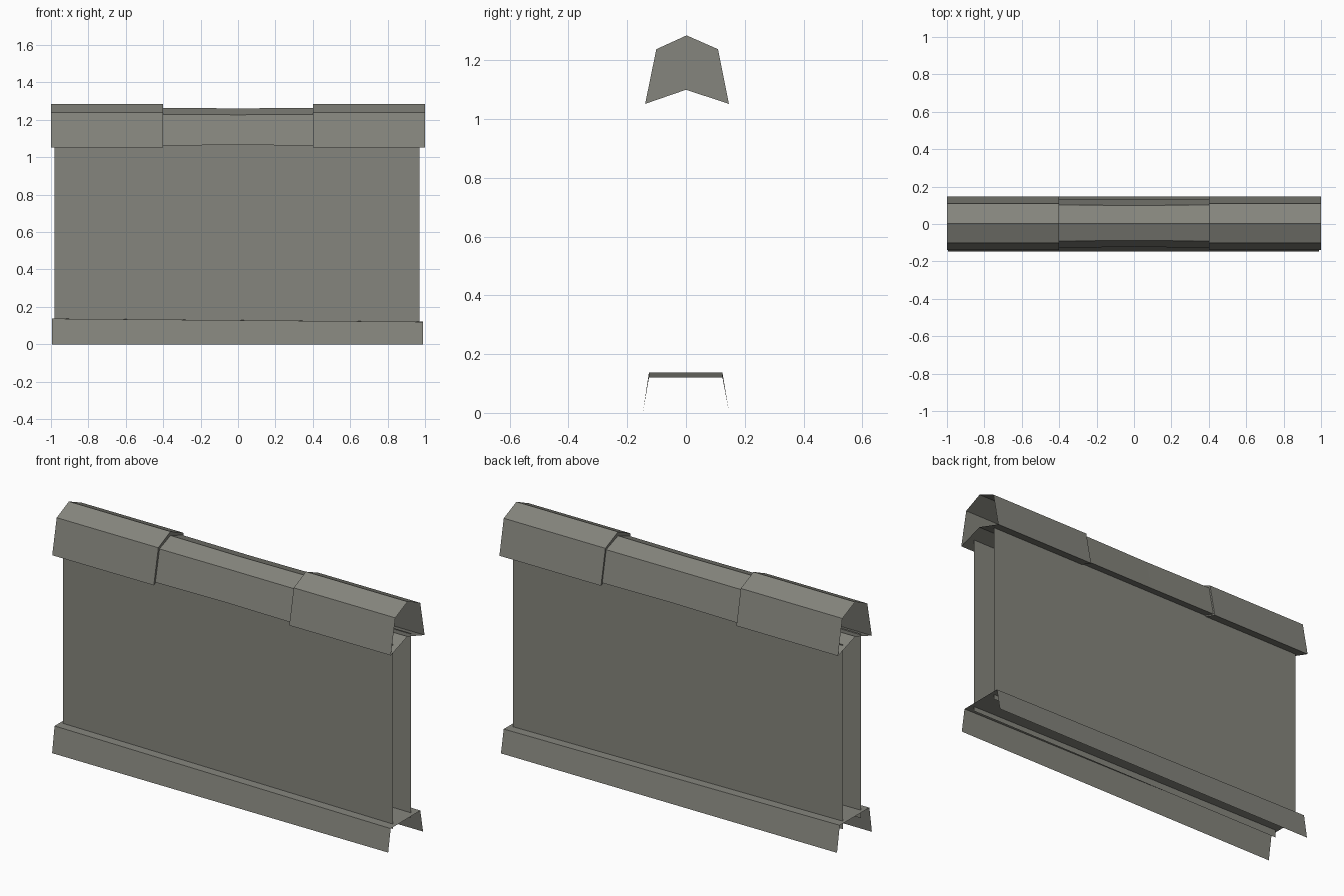
import bpy, bmesh

if "Cube" in bpy.data.objects:
    bpy.data.objects.remove(bpy.data.objects["Cube"])

stone = bpy.data.materials.new("weathered_grey_stone")
stone.diffuse_color = (0.235, 0.235, 0.205, 1)
stone.use_nodes = True
stone.node_tree.nodes["Principled BSDF"].inputs["Base Color"].default_value = stone.diffuse_color


def loft(name, sections, closed, cap_ends=()):
    """Skin a list of sections (x, [(y, z), ...]) along x; profiles run from +y... over the top to -y."""
    bm = bmesh.new()
    rings = [[bm.verts.new((x, y, z)) for y, z in prof] for x, prof in sections]
    n = len(rings[0])
    for a, b in zip(rings, rings[1:]):
        for i in range(n if closed else n - 1):
            j = (i + 1) % n
            bm.faces.new((a[i], b[i], b[j], a[j]))
    if 0 in cap_ends:
        bm.faces.new(rings[0])
    if 1 in cap_ends:
        bm.faces.new(rings[-1][::-1])
    bm.normal_update()
    # make every face point away from the part's own core
    zs = [v.co.z for v in bm.verts]
    if not closed:
        top = [f for f in bm.faces if abs(f.normal.z) > 0.9]
        if top and top[0].normal.z < 0:
            bmesh.ops.reverse_faces(bm, faces=bm.faces[:])
    else:
        ridge = [f for f in bm.faces if f.calc_center_median().z > (max(zs) * 0.8 + min(zs) * 0.2)
                 and abs(f.normal.x) < 0.5]
        if ridge and ridge[0].normal.z < 0:
            bmesh.ops.reverse_faces(bm, faces=bm.faces[:])
    mesh = bpy.data.meshes.new(name)
    bm.to_mesh(mesh)
    bm.free()
    mesh.materials.append(stone)
    obj = bpy.data.objects.new(name, mesh)
    bpy.context.collection.objects.link(obj)
    return obj


def cap(back, back_top, front, front_top, low, shoulder, ridge, apex):
    """Coping cross-section with a notched underside."""
    return [(back, low), (back_top, shoulder), (0.002, ridge),
            (front_top, shoulder), (front, low), (0.0, apex)]


# Coping: two larger end stones, open outside and closed on the inner side
end = cap(0.146, 0.109, -0.139, -0.101, 1.052, 1.238, 1.285, 1.10)
loft("coping_left", [(-1.0, end), (-0.4, end)], True, (1,))
loft("coping_right", [(0.4, end), (1.0, end)], True, (0,))

# Slimmer middle coping, very slightly worn at the centre
mid = cap(0.135, 0.102, -0.126, -0.091, 1.063, 1.228, 1.264, 1.105)
worn = cap(0.131, 0.099, -0.123, -0.088, 1.065, 1.227, 1.261, 1.105)
loft("coping_middle", [(-0.4, mid), (0.0, worn), (0.4, mid)], True)


# Base: open-bottomed skirt, top sinking a little towards the right
def base(h):
    return [(0.147, 0.0), (0.124, h), (-0.126, h - 0.001), (-0.147, 0.0)]


loft("base_plinth", [(-0.995, base(0.138)), (0.99, base(0.121))], False)

# Two thin wall faces between base and coping
for name, y, top, bottom in (("wall_front", -0.078, 1.08, 0.095),
                             ("wall_back", 0.076, 1.08, 0.095)):
    prof = [(y, bottom), (y, top)] if y > 0 else [(y, top), (y, bottom)]
    loft(name, [(-0.98, prof), (0.97, prof)], False)

# Wall faces look outwards
for name, sign in (("wall_front", -1), ("wall_back", 1)):
    me = bpy.data.objects[name].data
    if me.polygons[0].normal.y * sign < 0:
        me.flip_normals()
